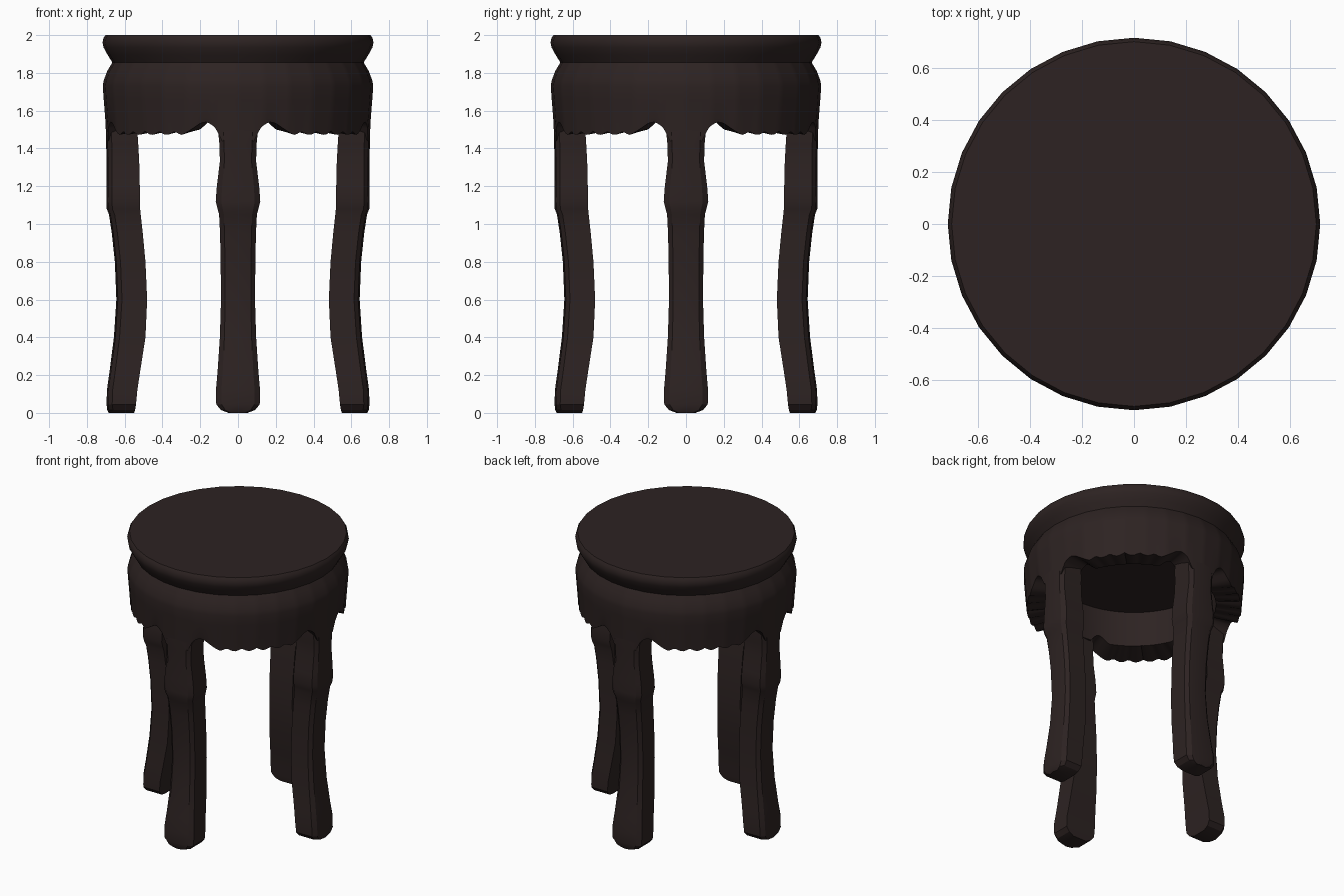
import bpy, bmesh, math

if "Cube" in bpy.data.objects:
    bpy.data.objects.remove(bpy.data.objects["Cube"], do_unlink=True)

wood = bpy.data.materials.new("dark_brown_wood")
wood.use_nodes = True
colour = (0.026, 0.0165, 0.0158, 1)
wood.diffuse_color = colour
wood.node_tree.nodes["Principled BSDF"].inputs["Base Color"].default_value = colour

SIDES = 32


def finish(name, bm, angle=35):
    """Turn a bmesh into a shaded object."""
    bmesh.ops.recalc_face_normals(bm, faces=bm.faces)
    mesh = bpy.data.meshes.new(name)
    bm.to_mesh(mesh)
    bm.free()
    mesh.materials.append(wood)
    obj = bpy.data.objects.new(name, mesh)
    bpy.context.collection.objects.link(obj)
    bpy.ops.object.select_all(action='DESELECT')
    obj.select_set(True)
    bpy.context.view_layer.objects.active = obj
    bpy.ops.object.shade_smooth_by_angle(angle=math.radians(angle))
    return obj


def loft(bm, rings, cap_first=False, cap_last=False):
    """Bridge equal rings of points, with optional end caps."""
    rows = [[bm.verts.new(p) for p in ring] for ring in rings]
    for low, high in zip(rows, rows[1:]):
        for i in range(len(low)):
            j = (i + 1) % len(low)
            bm.faces.new((low[i], low[j], high[j], high[i]))
    if cap_first:
        bm.faces.new(rows[0][::-1])
    if cap_last:
        bm.faces.new(rows[-1])


def interpolate(points, t):
    for (a, u), (b, v) in zip(points, points[1:]):
        if t <= b:
            return u + (v - u) * max(0, (t - a) / (b - a))
    return points[-1][1]


def polar(r, a, z):
    return (r * math.cos(a), r * math.sin(a), z)


# Seat: turned disc with a rounded rim and a tapered underside
seat_profile = [(0.665, 1.855), (0.69, 1.895), (0.712, 1.935), (0.717, 1.96),
                (0.712, 1.985), (0.702, 2.0)]
bm = bmesh.new()
loft(bm, [[polar(r, math.tau * i / SIDES, z) for i in range(SIDES)]
          for r, z in seat_profile], True, True)
finish("seat", bm)

# Apron: hollow band with arches beside the legs and a scalloped lower edge
ARCH = [(0, 1.44), (7.5, 1.44), (8.5, 1.475), (10, 1.51), (12, 1.53), (14, 1.54),
        (16.5, 1.535), (19, 1.515), (22, 1.492), (25, 1.472)]
LOBES = 5


def lower_edge(a):
    d = math.degrees(a) % 90
    if 25 < d < 65:
        return 1.492 - 0.02 * abs(math.cos(math.pi * LOBES * (d - 25) / 40))
    return interpolate(ARCH, min(d, 90 - d))


def facet(a):
    """Scale that keeps the fine columns on the many-sided outline."""
    step = math.tau / SIDES
    return math.cos(step / 2) / math.cos(a % step - step / 2)


columns = [math.tau * i / (SIDES * 8) for i in range(SIDES * 8)]
apron_profile = [(0.703, 1.56), (0.711, 1.66), (0.716, 1.73), (0.711, 1.76),
                 (0.692, 1.81), (0.665, 1.855)]
rings = [[polar(0.53, a, 1.75) for a in columns],
         [polar(0.53, a, max(1.5, lower_edge(a) + 0.01)) for a in columns],
         [polar(0.697 * facet(a), a, lower_edge(a)) for a in columns]]
rings += [[polar(r * facet(a), a, z) for a in columns] for r, z in apron_profile]
bm = bmesh.new()
loft(bm, rings, cap_first=True)
finish("apron", bm)

# Legs: height, half width, inner radius, outer radius
LEG = [(0.0, 0.05, 0.55, 0.685), (0.015, 0.09, 0.545, 0.692),
       (0.045, 0.115, 0.54, 0.696), (0.12, 0.117, 0.533, 0.694),
       (0.22, 0.108, 0.518, 0.68), (0.4, 0.096, 0.49, 0.657),
       (0.6, 0.09, 0.481, 0.644), (0.8, 0.092, 0.49, 0.652),
       (0.95, 0.095, 0.504, 0.668), (1.05, 0.1, 0.515, 0.683),
       (1.08, 0.108, 0.518, 0.695), (1.12, 0.118, 0.52, 0.697),
       (1.2, 0.112, 0.52, 0.696), (1.33, 0.096, 0.523, 0.696),
       (1.42, 0.098, 0.528, 0.698), (1.48, 0.104, 0.532, 0.7),
       (1.58, 0.1, 0.54, 0.7)]


def leg_section(z, w, inner, outer):
    half = [(0.0, outer), (0.75 * w, outer - 0.008), (w, outer - 0.03), (w, inner)]
    outline = half + [(-x, r) for x, r in half[:0:-1]]
    return [(x, -r, z) for x, r in outline]


names = ["front_leg", "left_leg", "back_leg", "right_leg"]
for i, name in enumerate(names):
    bm = bmesh.new()
    loft(bm, [leg_section(*row) for row in LEG], True, True)
    leg = finish(name, bm, 28)
    leg.rotation_euler.z = i * math.pi / 2
